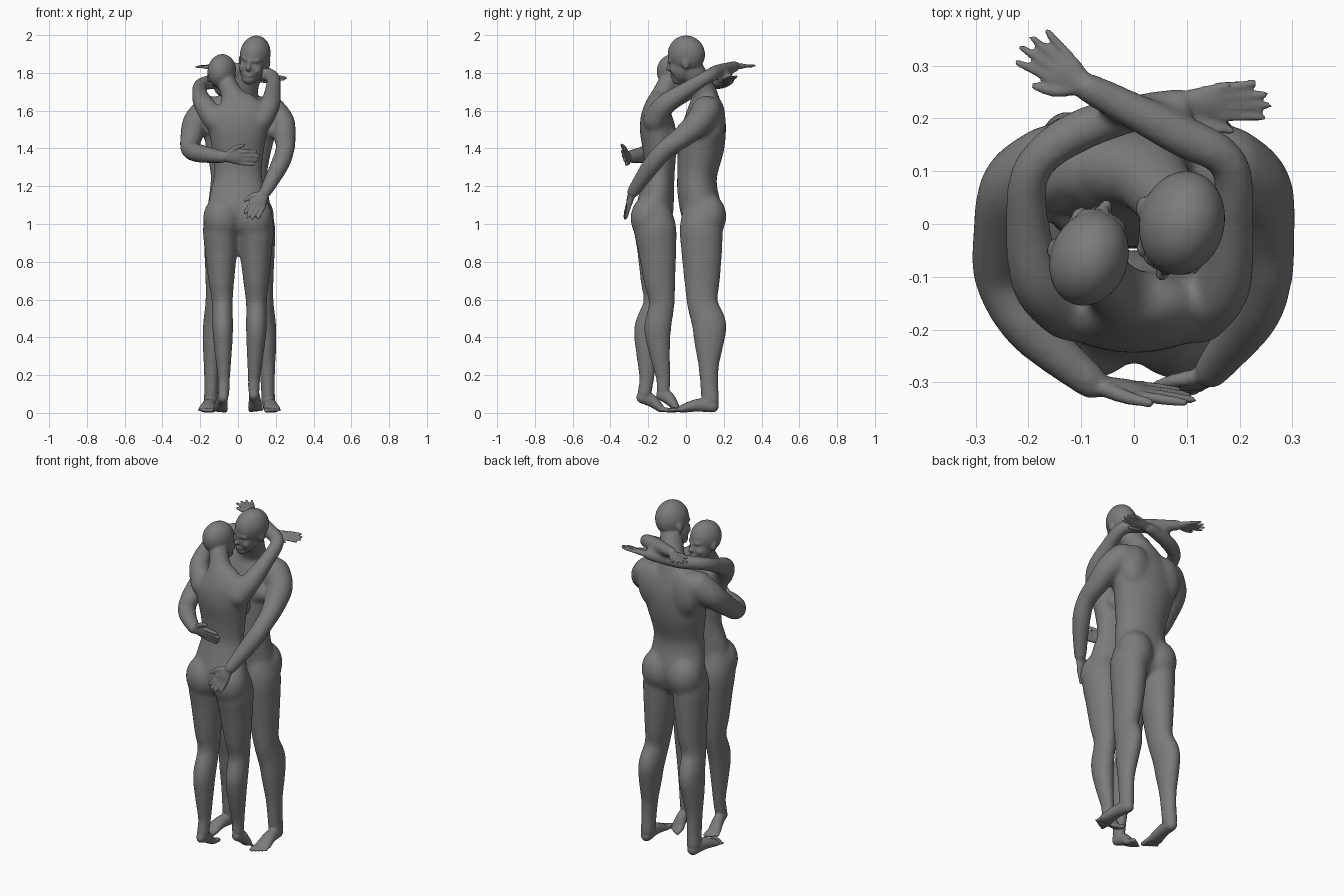
import bpy, bmesh, math
from mathutils import Vector, Matrix, Euler

SKIN = bpy.data.materials.new("dark_grey")
SKIN.diffuse_color = (0.2, 0.2, 0.2, 1)


def spline(p, n=6):
    # Catmull-Rom interpolation of sections (x, y, z, radius a, radius b)
    p = [tuple(q) if len(q) == 5 else tuple(q) + (q[3],) for q in p]
    out = []
    for i in range(len(p) - 1):
        q = (p[max(i - 1, 0)], p[i], p[i + 1], p[min(i + 2, len(p) - 1)])
        for k in range(n):
            t = k / n
            out.append([0.5 * (2 * b + (c - a) * t + (2 * a - 5 * b + 4 * c - d) * t * t
                               + (3 * b - a - 3 * c + d) * t ** 3) for a, b, c, d in zip(*q)])
    return out + [list(p[-1])]


def tube(bm, pts, ref=(1, 0, 0), sides=20, grow=0.0):
    # Round-ended elliptical tube; radius a lies along ref; grow offsets later smoothing
    s = spline(pts)
    pos = [Vector(q[:3]) for q in s]
    tan = [(pos[min(i + 1, len(s) - 1)] - pos[max(i - 1, 0)]).normalized() for i in range(len(s))]
    secs = [(pos[i], tan[i], s[i][3] + grow / s[i][3], s[i][4] + grow / s[i][4]) for i in range(len(s))]

    def cap(sec, sign):
        c, t, a, b = sec
        r = min(a, b)
        return [(c + t * sign * r * math.sin(w), t, a * math.cos(w), b * math.cos(w)) for w in (0.5, 1.0, 1.4)]
    secs = cap(secs[0], -1)[::-1] + secs + cap(secs[-1], 1)
    rings = []
    for c, t, a, b in secs:
        r = Vector(ref)
        u = (r - t * r.dot(t)).normalized()
        v = t.cross(u)
        rings.append([bm.verts.new(c + u * a * math.cos(w) + v * b * math.sin(w))
                      for w in (2 * math.pi * k / sides for k in range(sides))])
    for A, B in zip(rings, rings[1:]):
        for k in range(sides):
            j = (k + 1) % sides
            bm.faces.new((A[k], A[j], B[j], B[k]))
    bm.faces.new(rings[0][::-1])
    bm.faces.new(rings[-1])


def limb(bm, pts, ref=(1, 0, 0)):
    tube(bm, pts, ref, 28, 1.7e-4)


def ball(bm, c, r, m=Matrix()):
    bmesh.ops.create_uvsphere(bm, u_segments=28, v_segments=18, radius=1,
                              matrix=m @ Matrix.Translation(c) @ Matrix.Diagonal((*r, 1)))


def head(bm, centre, rot, s):
    m = Matrix.Translation(centre) @ Euler([math.radians(a) for a in rot]).to_matrix().to_4x4() @ Matrix.Scale(s, 4)
    ball(bm, (0, 0.004, 0), (0.08, 0.1, 0.1), m)              # cranium
    ball(bm, (0, -0.035, -0.065), (0.064, 0.06, 0.085), m)    # face
    ball(bm, (0, -0.058, -0.125), (0.036, 0.036, 0.032), m)   # chin
    ball(bm, (0, -0.078, -0.02), (0.052, 0.02, 0.018), m)     # brow
    ball(bm, (0, -0.1, -0.066), (0.014, 0.02, 0.015), m)      # nose tip
    ball(bm, (0, -0.093, -0.045), (0.01, 0.014, 0.03), m)     # nose bridge
    ball(bm, (0, -0.085, -0.103), (0.026, 0.014, 0.012), m)   # lips
    for x in (-1, 1):
        ball(bm, (x * 0.076, 0.012, -0.04), (0.01, 0.02, 0.03), m)     # ear
        ball(bm, (x * 0.036, -0.068, -0.07), (0.024, 0.019, 0.024), m)  # cheek


def hand(bm, wrist, tip, thumb, s, fan):
    # Palm, four fanned fingers and a thumb
    o = Vector(wrist)
    d = Vector(tip) - o
    L = d.length
    d.normalize()
    t = Vector(thumb)
    t = (t - d * t.dot(d)).normalized()
    n = d.cross(t)

    def P(x, y):
        return o + d * x * L + t * y * s
    tube(bm, [(*P(-0.08, 0), 0.026 * s, 0.023 * s), (*P(0.12, 0), 0.03 * s, 0.019 * s),
              (*P(0.32, 0), 0.04 * s, 0.017 * s), (*P(0.46, 0), 0.039 * s, 0.013 * s)], t)
    for i, ln in enumerate((0.42, 0.5, 0.46, 0.35)):
        y = 0.033 - 0.022 * i
        w = y * (1 + fan * 5)
        tube(bm, [(*P(0.42, y), 0.011 * s), (*P(0.5 + ln * 0.5, (y + w) / 2), 0.0105 * s),
                  (*P(0.5 + ln, w), 0.0085 * s)], t, 10)
    tube(bm, [(*P(0.12, 0.02), 0.016 * s), (*P(0.32, 0.052), 0.0135 * s),
              (*P(0.56, 0.068), 0.0095 * s)], n, 10)


def foot(bm, heel, ball_, toe, w):
    h, b, t = Vector(heel), Vector(ball_), Vector(toe)
    m = h.lerp(b, 0.5) + Vector((0, 0, 0.012))
    tube(bm, [(*h, w * 0.75, 0.034), (*m, w * 0.85, 0.034), (*b, w * 1.08, 0.021)], (1, 0, 0))
    side = 1 if b.x > 0 else -1
    for i in range(5):
        k = (i - 2) / 2 * side                   # big toe sits on the inner side
        e = t + Vector((k * w * 0.85, 0.008 * i * (1 if t.y < b.y else -1), 0))
        r = 0.0145 - 0.0015 * i
        tube(bm, [(*(b + Vector((k * w * 0.7, 0, -0.003))), r), (*e, r * 0.9)], (1, 0, 0), 10)


def fuse(bm, name, voxel, steps, ratio):
    # Turn overlapping parts into one smooth skin
    bmesh.ops.recalc_face_normals(bm, faces=bm.faces)
    me = bpy.data.meshes.new(name)
    bm.to_mesh(me)
    bm.free()
    ob = bpy.data.objects.new(name, me)
    bpy.context.collection.objects.link(ob)
    r = ob.modifiers.new("fuse", 'REMESH')
    r.mode, r.voxel_size, r.use_smooth_shade = 'VOXEL', voxel, True
    sm = ob.modifiers.new("soften", 'SMOOTH')
    sm.factor, sm.iterations = 0.5, steps
    if ratio < 1:
        ob.modifiers.new("lighten", 'DECIMATE').ratio = ratio
    bpy.ops.object.select_all(action='DESELECT')
    ob.select_set(True)
    bpy.context.view_layer.objects.active = ob
    bpy.ops.object.convert(target='MESH')
    bpy.ops.object.shade_smooth()
    return ob


def finish(body, detail, name):
    # Soften the body strongly, then add head, hands and feet
    ob = fuse(body, "body", 0.01, 14, 1)
    detail.from_mesh(ob.data)
    bpy.data.objects.remove(ob)
    ob = fuse(detail, name, 0.0062, 3, 0.35)
    ob.data.materials.clear()
    ob.data.materials.append(SKIN)


# ---- Taller figure, facing -y ----
bm, dt = bmesh.new(), bmesh.new()
limb(bm, [(0.005, 0.085, 1.0, 0.13, 0.09), (0.005, 0.08, 1.07, 0.165, 0.108), (0.005, 0.06, 1.18, 0.154, 0.105),
          (0.005, 0.06, 1.27, 0.15, 0.105), (0.005, 0.08, 1.41, 0.176, 0.122), (0.01, 0.098, 1.53, 0.2, 0.113),
          (0.015, 0.102, 1.61, 0.187, 0.092), (0.02, 0.1, 1.668, 0.115, 0.072), (0.035, 0.085, 1.715, 0.072, 0.066),
          (0.075, 0.03, 1.82, 0.058, 0.062)])
head(dt, (0.09, -0.002, 1.898), (6, 10, -14), 1.0)
for s in (-1, 1):
    c = 0.008
    ball(bm, (c + s * 0.083, 0.118, 1.04), (0.1, 0.096, 0.12))          # buttock
    ball(bm, (c + s * 0.085, 0.03, 1.5), (0.09, 0.06, 0.07))            # chest
    ball(bm, (c + s * 0.105, 0.15, 1.55), (0.09, 0.06, 0.13))           # shoulder blade
    limb(bm, [(c + s * 0.08, 0.08, 1.08, 0.08, 0.095), (c + s * 0.095, 0.08, 0.98, 0.092, 0.112),
              (c + s * 0.1, 0.083, 0.86, 0.085, 0.107),
              (c + s * 0.108, 0.085, 0.7, 0.07, 0.093), (c + s * 0.12, 0.087, 0.58, 0.058, 0.08),
              (c + s * 0.132, 0.122, 0.47, 0.058, 0.09), (c + s * 0.14, 0.122, 0.37, 0.052, 0.077),
              (c + s * 0.147, 0.12, 0.24, 0.038, 0.051), (c + s * 0.15, 0.124, 0.13, 0.032, 0.045),
              (c + s * 0.152, 0.13, 0.06, 0.034, 0.044)])
    foot(dt, (c + s * 0.153, 0.142, 0.036), (c + s * 0.172, -0.02, 0.021), (c + s * 0.178, -0.085, 0.014), 0.042)
limb(bm, [(0.17, 0.108, 1.6, 0.08), (0.228, 0.068, 1.54, 0.07), (0.247, -0.02, 1.46, 0.056), (0.25, -0.105, 1.4, 0.047),
          (0.222, -0.18, 1.315, 0.046), (0.145, -0.28, 1.17, 0.029)], (0, 0, 1))
limb(bm, [(-0.155, 0.108, 1.6, 0.08), (-0.22, 0.068, 1.54, 0.07), (-0.247, -0.02, 1.46, 0.056), (-0.252, -0.105, 1.395, 0.047),
          (-0.195, -0.2, 1.372, 0.045), (-0.08, -0.3, 1.355, 0.029)], (0, 0, 1))
hand(dt, (0.142, -0.285, 1.165), (0.062, -0.325, 1.03), (-0.8, 0, 0.5), 1.0, 0.03)
hand(dt, (-0.072, -0.306, 1.355), (0.11, -0.33, 1.35), (0, -0.3, 1), 1.0, 0.02)
finish(bm, dt, "taller_figure")

# ---- Shorter figure on tiptoe, facing +y ----
bm, dt = bmesh.new(), bmesh.new()
limb(bm, [(0, -0.165, 1.02, 0.13, 0.085), (0, -0.165, 1.08, 0.158, 0.098), (0, -0.152, 1.17, 0.146, 0.088),
          (0, -0.14, 1.27, 0.125, 0.078), (0, -0.14, 1.39, 0.137, 0.087), (0, -0.15, 1.5, 0.157, 0.093),
          (0, -0.157, 1.575, 0.162, 0.08), (-0.01, -0.15, 1.635, 0.115, 0.06), (-0.03, -0.13, 1.68, 0.06, 0.052),
          (-0.07, -0.085, 1.77, 0.046, 0.05)])
head(dt, (-0.084, -0.062, 1.808), (-4, -4, 160), 0.92)
for s in (-1, 1):
    ball(bm, (s * 0.085, -0.2, 1.03), (0.1, 0.094, 0.12))               # buttock
    ball(bm, (s * 0.07, -0.065, 1.44), (0.055, 0.045, 0.055))           # breast
limb(bm, [(-0.08, -0.165, 1.08, 0.08, 0.085), (-0.09, -0.163, 0.98, 0.094, 0.11), (-0.09, -0.157, 0.86, 0.084, 0.1),
          (-0.088, -0.157, 0.7, 0.066, 0.082), (-0.083, -0.158, 0.58, 0.052, 0.066), (-0.081, -0.2, 0.45, 0.052, 0.073),
          (-0.078, -0.207, 0.32, 0.042, 0.056), (-0.075, -0.208, 0.18, 0.027, 0.036), (-0.077, -0.222, 0.1, 0.027, 0.034)])
foot(dt, (-0.078, -0.235, 0.085), (-0.092, -0.135, 0.024), (-0.1, -0.085, 0.013), 0.036)
limb(bm, [(0.08, -0.165, 1.08, 0.08, 0.085), (0.092, -0.163, 0.98, 0.096, 0.11), (0.094, -0.152, 0.86, 0.084, 0.1),
          (0.096, -0.14, 0.7, 0.066, 0.082), (0.097, -0.128, 0.58, 0.052, 0.066), (0.097, -0.15, 0.45, 0.052, 0.07),
          (0.092, -0.14, 0.32, 0.042, 0.054), (0.085, -0.12, 0.18, 0.027, 0.035), (0.084, -0.122, 0.12, 0.027, 0.033)])
foot(dt, (0.084, -0.13, 0.1), (0.092, -0.055, 0.032), (0.098, -0.015, 0.016), 0.036)
limb(bm, [(-0.12, -0.16, 1.55, 0.062), (-0.178, -0.11, 1.63, 0.052), (-0.202, 0, 1.69, 0.038), (-0.19, 0.11, 1.74, 0.032),
          (-0.085, 0.185, 1.755, 0.036), (0.09, 0.23, 1.765, 0.023)], (0, 0, 1))
limb(bm, [(0.12, -0.165, 1.55, 0.062), (0.168, -0.115, 1.63, 0.052), (0.185, 0, 1.71, 0.039), (0.18, 0.115, 1.78, 0.032),
          (0.085, 0.17, 1.805, 0.036), (-0.09, 0.26, 1.835, 0.023)], (0, 0, 1))
hand(dt, (0.09, 0.23, 1.765), (0.255, 0.235, 1.775), (0, -1, -0.25), 0.85, 0.04)
hand(dt, (-0.09, 0.26, 1.835), (-0.205, 0.345, 1.835), (-0.5, -1, -0.1), 0.85, 0.09)
finish(bm, dt, "shorter_figure")
